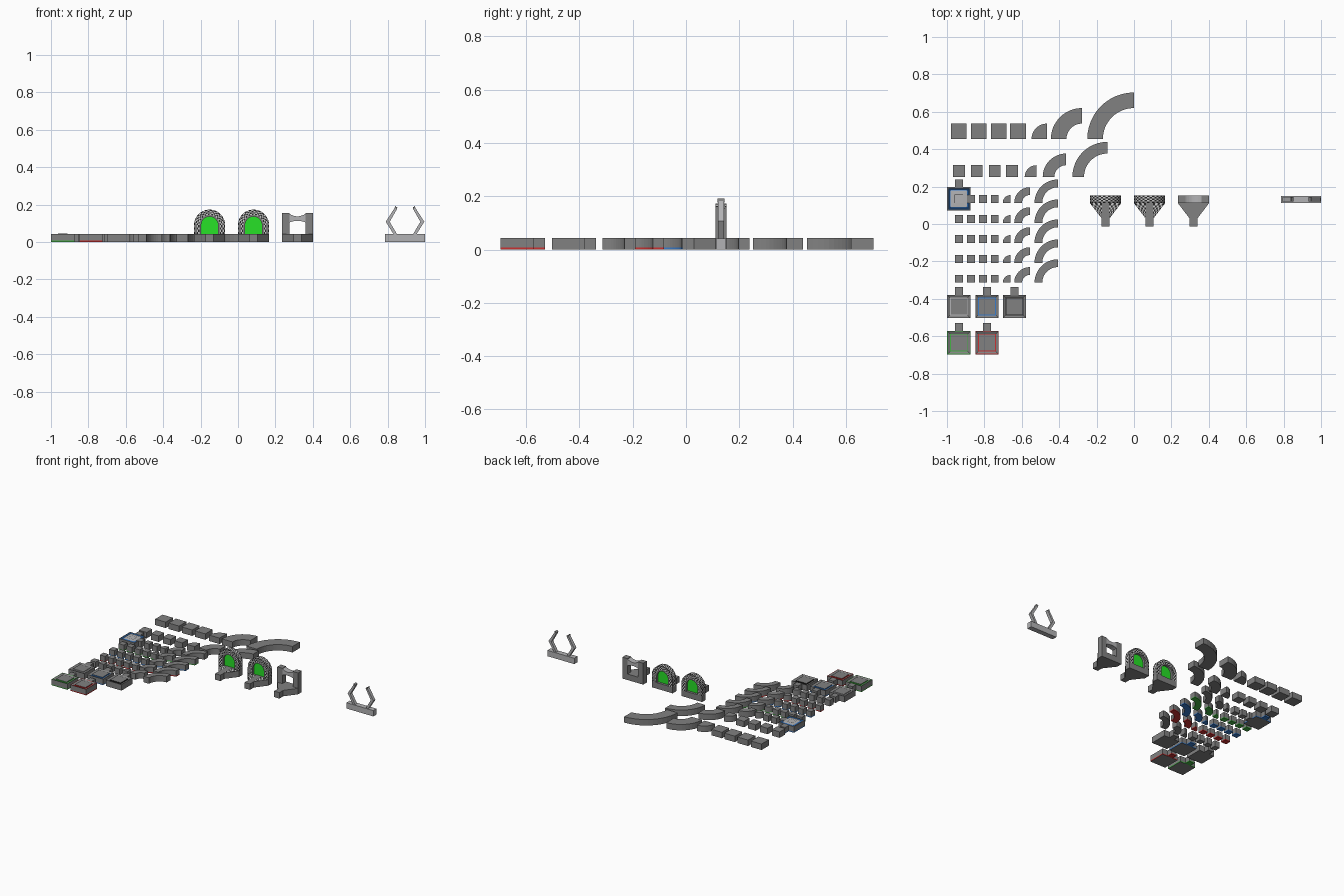
import bpy, bmesh
from math import sin, cos, pi

if "Cube" in bpy.data.objects:
    bpy.data.objects.remove(bpy.data.objects["Cube"])


def mat(name, r, g, b):
    m = bpy.data.materials.new(name)
    m.diffuse_color = (r, g, b, 1)
    m.use_nodes = True
    m.node_tree.nodes["Principled BSDF"].inputs["Base Color"].default_value = m.diffuse_color
    return m


ASPHALT = mat("asphalt", .22, .22, .22)
BLACK = mat("black", .02, .02, .02)
WHITE = mat("white", .85, .85, .85)
PALE = mat("pale", .45, .45, .46)
RED = mat("red", .6, .03, .03)
GREEN = mat("green", .06, .45, .06)
BLUE = mat("blue", .04, .2, .6)
LIGHT_BLUE = mat("light_blue", .3, .5, .8)
GLOW = mat("glow_green", .02, .75, .02)
H, TRIM, W = .043, .007, 1 / 24      # tile height, trim height, small track width


def finish(bm, name, mats):
    bmesh.ops.remove_doubles(bm, verts=bm.verts, dist=1e-6)
    bmesh.ops.recalc_face_normals(bm, faces=bm.faces)
    me = bpy.data.meshes.new(name)
    bm.to_mesh(me)
    bm.free()
    for m in mats:
        me.materials.append(m)
    ob = bpy.data.objects.new(name, me)
    bpy.context.collection.objects.link(ob)
    return ob


def extrude(name, outline, a, b, m, axis='z'):
    """Solid from a 2D outline, between a and b on the given axis."""
    put = (lambda p, h: (p[0], p[1], h)) if axis == 'z' else (lambda p, h: (p[0], h, p[1]))
    bm = bmesh.new()
    lo = [bm.verts.new(put(p, a)) for p in outline]
    hi = [bm.verts.new(put(p, b)) for p in outline]
    bm.faces.new(lo)
    bm.faces.new(hi)
    n = len(lo)
    for i in range(n):
        bm.faces.new((lo[i], lo[(i + 1) % n], hi[(i + 1) % n], hi[i]))
    return finish(bm, name, [m])


def rect(x0, x1, y0, y1):
    return [(x0, y0), (x1, y0), (x1, y1), (x0, y1)]


def layered(name, outline, trim):
    """Track slab, with an optional coloured strip along the foot."""
    if trim:
        extrude(name + "_trim", outline, 0, TRIM, trim)
    extrude(name, outline, TRIM if trim else 0, H, ASPHALT)


def sector(cx, cy, r0, r1, n=12):
    arc = lambda r: [(cx - r * cos(pi / 2 * i / n), cy + r * sin(pi / 2 * i / n)) for i in range(n + 1)]
    return arc(r1) + (arc(r0)[::-1] if r0 > 0 else [(cx, cy)])


def track_row(y, w, squares, corners, trim=None):
    """Square straights followed by three quarter bends of growing radius."""
    for x in squares:
        layered("straight_track", rect(x - w / 2, x + w / 2, y - w / 2, y + w / 2), trim)
    for k, x in enumerate(corners):
        layered("bend_track", sector(x, y - w / 2, k * w, (k + 1) * w), trim)


def station(name, x, y, rings, mats, trim):
    """Square platform lofted through concentric square rings (half size, z, material)."""
    bm = bmesh.new()
    loops = [[bm.verts.new((x + sx * h, y + sy * h, z)) for sx, sy in ((-1, -1), (1, -1), (1, 1), (-1, 1))]
             for h, z, _ in rings]
    bm.faces.new(loops[0])
    bm.faces.new(loops[-1]).material_index = rings[-1][2]
    for k in range(1, len(loops)):
        for i in range(4):
            j = (i + 1) % 4
            f = bm.faces.new((loops[k - 1][i], loops[k - 1][j], loops[k][j], loops[k][i]))
            f.material_index = rings[k][2]
    finish(bm, name, mats)
    layered(name + "_stem", rect(x - W / 2, x + W / 2, y + .0625, y + .104), trim)


# Track rows
track_row(.495, 1 / 12, (-.936, -.829, -.724, -.62), (-.465, -.278, 0))
track_row(.283, 1 / 16, (-.936, -.84, -.745, -.652), (-.522, -.363, -.142))
for y, trim in ((.134, None), (.027, GREEN), (-.08, BLUE), (-.187, RED), (-.293, None)):
    track_row(y, W, (-.936, -.872, -.808, -.745), (-.66, -.557, -.407), trim)

# Square platforms
for name, x, y, col in (("green_platform", -.936, -.634, GREEN), ("red_platform", -.786, -.634, RED),
                        ("plain_platform", -.936, -.441, PALE), ("blue_platform", -.786, -.441, BLUE),
                        ("black_platform", -.639, -.441, BLACK)):
    edge = 1 if col in (GREEN, RED) else 0
    trim = 1 if col in (GREEN, RED, BLUE) else 0
    rings = [(.0625, 0, 0), (.0625, TRIM, trim), (.0625, H, 0), (.058, H, edge), (.047, .037, 0),
             (.042, .037, 1), (.042, H, 1), (.039, H, 0)]
    station(name, x, y, rings, [ASPHALT, col], col if trim else None)
station("pale_platform", -.936, .134,
        [(.0625, 0, 0), (.0625, TRIM, 1), (.0625, H, 0), (.056, H, 0), (.051, .038, 1), (.044, H, 1),
         (.023, H + .001, 2), (.021, H + .001, 3), (.019, H + .001, 2)],
        [ASPHALT, BLUE, PALE, BLACK], BLUE)

# Gate bases: wide bar narrowing to a connector stem
Y0, Y1 = .111, .152
GATES = (-.152, .083, .318)


def arch_path(r, n=20):
    """Two short legs and a half circle, from the right foot to the left."""
    leg = [(r, H + .045 * i / 4) for i in range(4)]
    top = [(r * cos(pi * i / n), .09 + r * sin(pi * i / n)) for i in range(n + 1)]
    return leg + top + [(-x, z) for x, z in leg[::-1]]


def checker_arch(cx):
    bm = bmesh.new()
    radii = [.055, .062, .069, .076, .083]
    ys = [Y0 + (Y1 - Y0) * k / 5 for k in range(6)]
    # Strips across the section: front face, outer face, back face, inner face
    section = [(r, Y0) for r in radii] + [(.083, y) for y in ys[1:]]
    section += [(r, Y1) for r in radii[-2::-1]] + [(.055, Y0)]
    rows = [[bm.verts.new((cx + x, y, z)) for x, z in arch_path(r)] for r, y in section]
    for a in range(len(rows) - 1):
        for i in range(len(rows[0]) - 1):
            f = bm.faces.new((rows[a][i], rows[a + 1][i], rows[a + 1][i + 1], rows[a][i + 1]))
            f.material_index = (a + i) % 2
    finish(bm, "checkered_arch", [BLACK, WHITE])


def checker_wings(cx):
    bm = bmesh.new()
    n, m, z = 7, 5, H + .001
    for s in (-1, 1):
        grid = []
        for i in range(n + 1):
            t = i / n * .95
            outer, y = .083 + (.021 - .083) * t, Y0 + (.03 - Y0) * t
            grid.append([bm.verts.new((cx + s * (outer + (.018 - outer) * j / m), y, z)) for j in range(m + 1)])
        for i in range(n):
            for j in range(m):
                f = bm.faces.new((grid[i][j], grid[i + 1][j], grid[i + 1][j + 1], grid[i][j + 1]))
                f.material_index = (i + j) % 2
    finish(bm, "checkered_wings", [BLACK, WHITE])


for cx in GATES:
    half = [(.021, -.013), (.021, .03), (.083, Y0), (.083, Y1)]
    extrude("gate_base", [(cx + x, y) for x, y in half] + [(cx - x, y) for x, y in half[::-1]], 0, H, ASPHALT)

# Two checkered arches with a glowing field
for cx in GATES[:2]:
    checker_arch(cx)
    checker_wings(cx)
    lining = arch_path(.055) + arch_path(.045)[::-1]
    extrude("arch_lining", [(cx + x, z) for x, z in lining], Y0 + .001, Y1 - .001, ASPHALT, 'y')
    extrude("glow_field", [(cx + x, z) for x, z in arch_path(.045)], .128, .135, GLOW, 'y')

# Plain gate: two pillars and a sagging beam
cx = GATES[2]
for s in (-1, 1):
    extrude("gate_pillar", rect(*sorted((cx + s * .042, cx + s * .083)), H, .154), Y0, Y1, ASPHALT, 'y')
N = 10
us = [-1 + 2 * i / N for i in range(N + 1)]
beam = [(cx + .042 * u, .137 + .013 * u * u) for u in us]
beam += [(cx + .042 * u, .113 - .008 * u * u) for u in us[::-1]]
extrude("gate_beam", beam, Y0, Y1, PALE, 'y')

# Claw stand: bar with two bent prongs
cx = .893
extrude("claw_bar", rect(cx - .107, cx + .107, Y0 + .002, Y1 - .002), 0, .042, PALE)
prong = [(.058, .036), (.103, .108), (.053, .186), (.042, .178), (.082, .108), (.042, .04)]
for s in (-1, 1):
    extrude("claw_prong", [(cx + s * x, z) for x, z in prong], .12, .143, PALE, 'y')
    extrude("claw_tip", [(cx + s * x, z) for x, z in ((.055, .183), (.053, .192), (.041, .184), (.044, .176))],
            .119, .144, ASPHALT, 'y')
